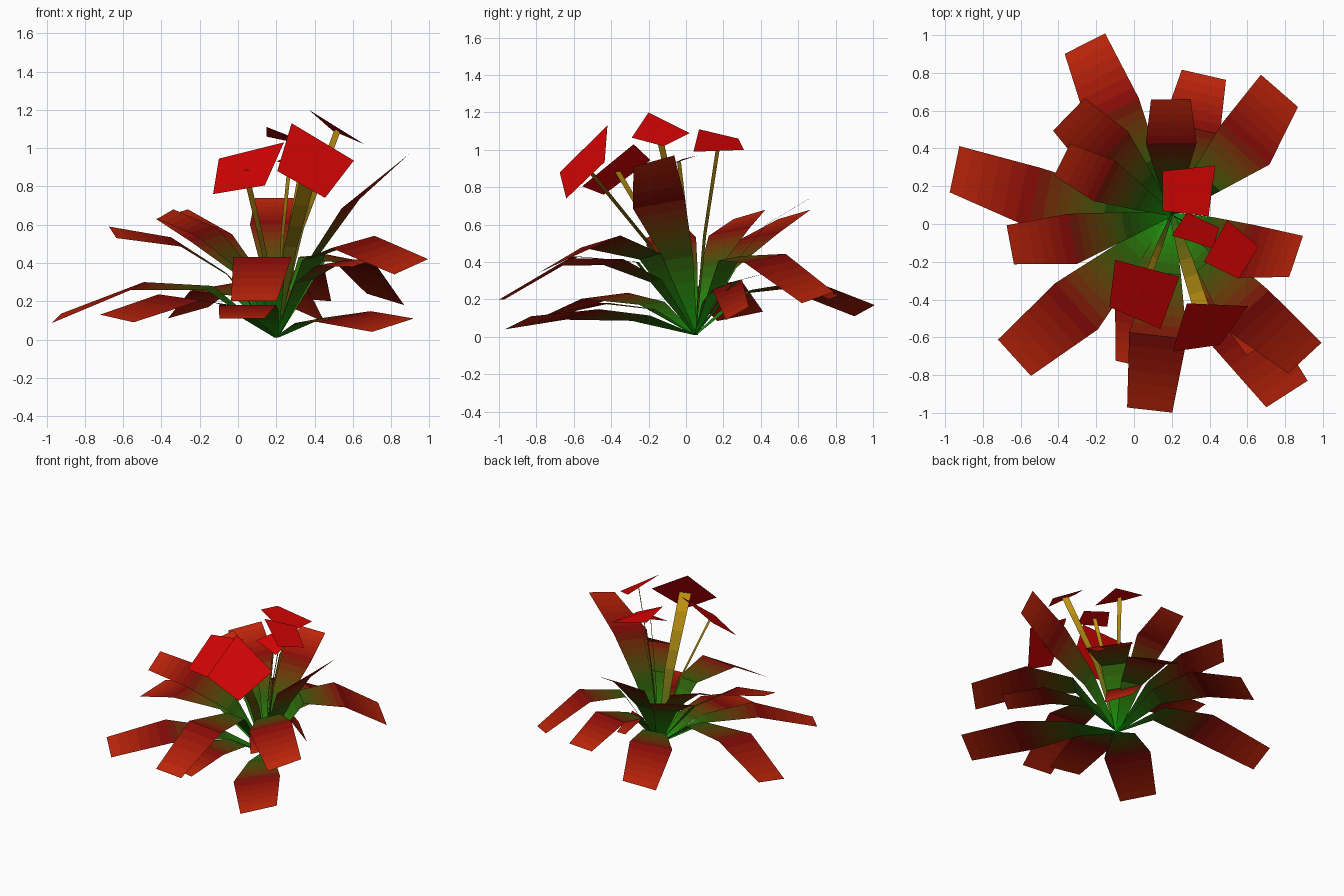
import bpy
from mathutils import Vector as V

if "Cube" in bpy.data.objects:
    bpy.data.objects.remove(bpy.data.objects["Cube"])

BASE = V((0.2, 0.05, 0.01))


def material(name, c):
    m = bpy.data.materials.new(name)
    m.diffuse_color = (*c, 1)
    m.use_nodes = True
    m.node_tree.nodes["Principled BSDF"].inputs["Base Color"].default_value = m.diffuse_color
    return m


def ramp(name, stops, n):
    # Row of flat materials blending through the colour stops
    out = []
    for i in range(n):
        t = (i + 0.5) / n * (len(stops) - 1)
        k = min(int(t), len(stops) - 2)
        c = V(stops[k]).lerp(V(stops[k + 1]), t - k)
        out.append(material(f"{name}_{i}", c))
    return out


LEAF = ramp("leaf", [(0.004, 0.36, 0.004), (0.03, 0.1, 0.003),
                     (0.22, 0.002, 0.002), (0.55, 0.02, 0.003)], 18)
STEM = ramp("stem", [(0.005, 0.15, 0.005), (0.18, 0.13, 0.005), (0.55, 0.3, 0.005)], 8)
PETAL = material("petal", (0.65, 0.001, 0.001))


def mesh(name, verts, faces, mats):
    me = bpy.data.meshes.new(name)
    me.from_pydata(verts, [], faces)
    for m in mats:
        me.materials.append(m)
    if len(mats) == len(faces):
        for i, p in enumerate(me.polygons):
            p.material_index = i
    ob = bpy.data.objects.new(name, me)
    bpy.context.collection.objects.link(ob)


def ribbon(name, sections, mats):
    # Flat strip through (left, right) pairs, cut finer for the colour blend
    cuts = len(mats) // (len(sections) - 1)
    rows = [sections[0]]
    for (a, b), (c, d) in zip(sections, sections[1:]):
        rows += [(a.lerp(c, k / cuts), b.lerp(d, k / cuts)) for k in range(1, cuts + 1)]
    verts = [p for r in rows for p in r]
    faces = [(2 * i, 2 * i + 1, 2 * i + 3, 2 * i + 2) for i in range(len(rows) - 1)]
    mesh(name, verts, faces, mats)


def leaf(name, x, y, z, tilt, z_mid, z_in, bend=0, width=0.24):
    # Cross-sections lie square to the line from the root to the tip
    tip = V((x, y, z))
    side = V((y - BASE.y, BASE.x - x, 0)).normalized()
    sections = []
    for t, h, w, k, r in ((0, BASE.z, .1, 0, 0), (.3, z_in, .7, .4, .4),
                          (.62, z_mid, 1.28, 1, .8), (1, z, 1, 0, 1)):
        c = BASE.lerp(tip, t) + side * bend * k
        c.z = h
        half = (side * width * w + V((0, 0, tilt * r))) / 2
        sections.append((c - half, c + half))
    ribbon(name, sections, LEAF)


# Leaves: tip position, sideways tilt, height at the wide part, height near
# the root, then optional bend and width
leaves = [
    (-.26, .955, .14, .06, .28, .24, -.03),
    (.37, .79, .21, -.02, .36, .3),
    (.77, .705, .21, -.06, .42, .42, .05, .26),
    (.195, .66, .74, 0, .6, .36, 0, .21),
    (-.95, .29, .11, .05, .28, .27, -.06, .25),
    (-.655, -.11, .56, .06, .51, .34, -.03, .21),
    (-.633, -.708, .11, .04, .22, .18, -.02, .26),
    (.083, -.985, .2, 0, .43, .40),
    (.02, -.75, .11, 0, .18, .15, .04),
    (.858, -.172, .94, -.06, .71, .42, .06, .23),
    (.905, -.71, .38, -.08, .51, .43, .05),
    (.81, -.9, .075, -.07, .12, .10, .03, .26),
    (.66, -.655, .40, -.04, .40, .3, 0, .15),
    (-.345, .58, .655, .05, .53, .36),
    (-.38, .34, .655, .05, .56, .38, 0, .19),
    (.375, .275, .125, -.07, .28, .2, -.05, .2),
]
for i, l in enumerate(leaves):
    leaf(f"leaf_{i + 1}", *l)

# Flowers: four corners, stem width and whether the stem is seen flat from behind
flowers = [
    ([(.15, .28, 1.06), (.43, .31, 1.0), (.395, .04, .99), (.15, .07, 1.11)], .03, False),
    ([(.495, .02, 1.09), (.66, -.12, 1.02), (.555, -.29, 1.065), (.37, -.2, 1.2)], .05, False),
    ([(.28, -.42, 1.13), (.605, -.435, .935), (.455, -.64, .74), (.205, -.675, .88)], .09, True),
    ([(-.1, -.19, .945), (.24, -.28, 1.03), (.14, -.555, .805), (-.13, -.44, .76)], .045, False),
    ([(.28, .06, .97), (.45, -.02, .95), (.42, -.13, .9), (.2, -.06, .93)], .03, False),
]
for i, (corners, w, flat) in enumerate(flowers):
    c = [V(p) for p in corners]
    mid = sum(c, V((0, 0, 0))) / 4
    mesh(f"flower_{i + 1}", c, [(3, 2, 1, 0)], [PETAL])
    # Slender flat stem leaning out to the flower
    d = mid - BASE
    side = (V((-d.y, d.x, 0)) if flat else V((1, -1, 0))).normalized() * w / 2
    knee = V((BASE.x + d.x * .4, BASE.y + d.y * .4, BASE.z + d.z * .52))
    ribbon(f"stem_{i + 1}", [(BASE - side * .3, BASE + side * .3),
                             (knee - side * .8, knee + side * .8),
                             (mid - side, mid + side)], STEM)
